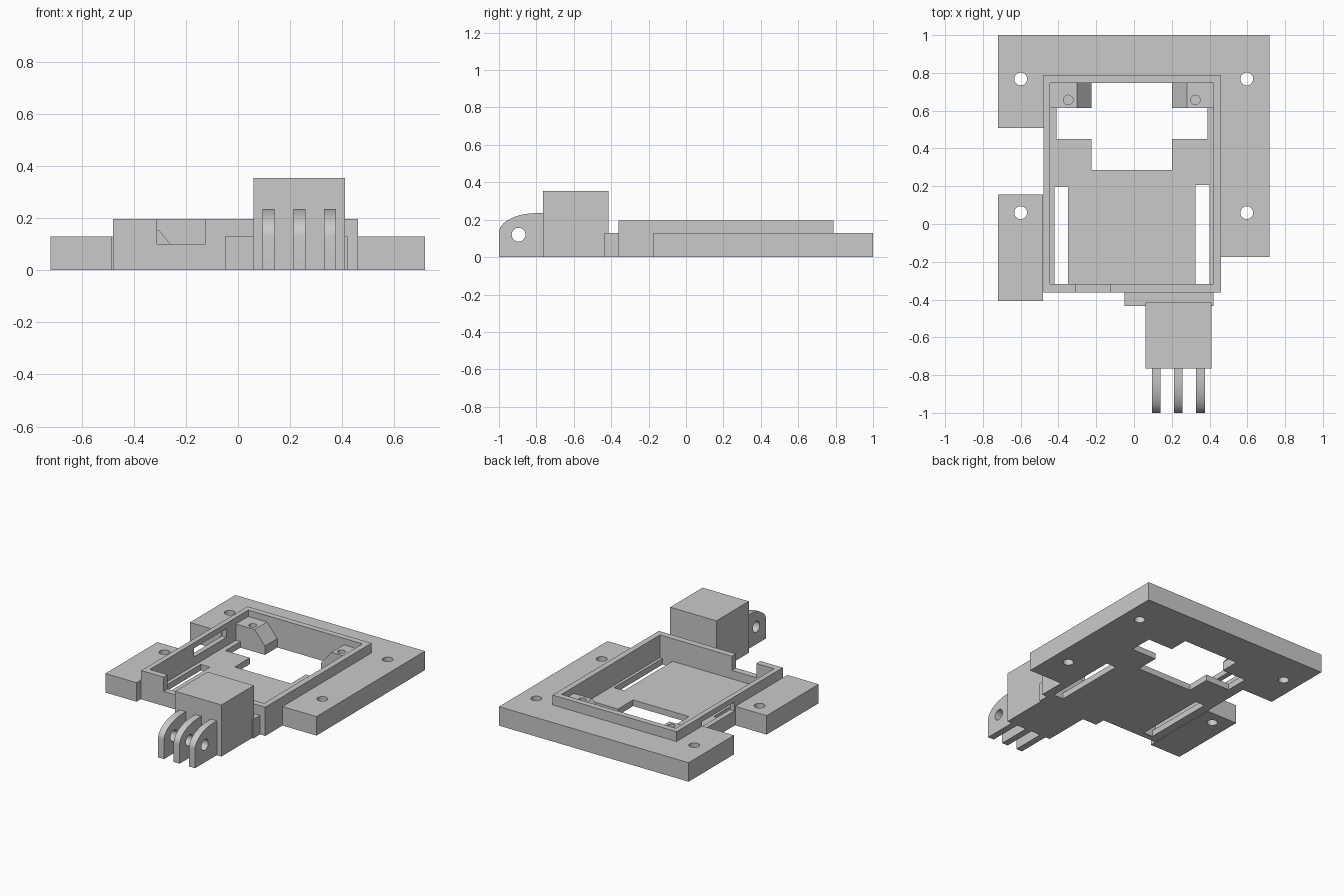
import bpy, bmesh, math
from mathutils import Vector

if "Cube" in bpy.data.objects:
    bpy.data.objects.remove(bpy.data.objects["Cube"], do_unlink=True)

GREY = (0.59, 0.59, 0.59, 1)
mat = bpy.data.materials.new("plain grey")
mat.use_nodes = True
mat.diffuse_color = GREY
mat.node_tree.nodes["Principled BSDF"].inputs["Base Color"].default_value = GREY


def prism(name, outline, lo, hi, axis="z"):
    """Extrude an outline along an axis: z takes (x, y), y takes (x, z), x takes (y, z)."""
    place = {"z": lambda a, b, h: (a, b, h),
             "y": lambda a, b, h: (a, h, b),
             "x": lambda a, b, h: (h, a, b)}[axis]
    bm = bmesh.new()
    base = bm.faces.new([bm.verts.new(place(a, b, lo)) for a, b in outline])
    ext = bmesh.ops.extrude_face_region(bm, geom=[base])
    top = [g for g in ext["geom"] if isinstance(g, bmesh.types.BMVert)]
    bmesh.ops.translate(bm, verts=top, vec=Vector(place(0, 0, hi - lo)))
    bmesh.ops.recalc_face_normals(bm, faces=bm.faces)
    mesh = bpy.data.meshes.new(name)
    bm.to_mesh(mesh)
    bm.free()
    mesh.materials.append(mat)
    ob = bpy.data.objects.new(name, mesh)
    bpy.context.collection.objects.link(ob)
    return ob


def box(name, x0, x1, y0, y1, z0, z1):
    return prism(name, [(x0, y0), (x1, y0), (x1, y1), (x0, y1)], z0, z1)


def circle(cx, cy, r, n=32):
    return [(cx + r * math.cos(2 * math.pi * i / n),
             cy + r * math.sin(2 * math.pi * i / n)) for i in range(n)]


def cut(target, *cutters):
    """Subtract each cutter from the target, then remove it."""
    for c in cutters:
        c.hide_render = True
        mod = target.modifiers.new("cut", "BOOLEAN")
        mod.operation, mod.solver, mod.object = "DIFFERENCE", "EXACT", c
        bpy.context.view_layer.objects.active = target
        bpy.ops.object.modifier_apply(modifier=mod.name)
        bpy.data.objects.remove(c, do_unlink=True)


def smooth(ob):
    bpy.ops.object.select_all(action="DESELECT")
    ob.select_set(True)
    bpy.context.view_layer.objects.active = ob
    bpy.ops.object.shade_smooth_by_angle(angle=math.radians(30))


FLOOR, SILL, RIM, PLATE = 0.042, 0.10, 0.197, 0.13

# Open tray with floor openings, side slots, a side window and a front notch
tray = box("tray", -0.48, 0.46, -0.362, 0.788, 0, RIM)
cut(tray,
    box("cavity", -0.445, 0.42, -0.318, 0.747, FLOOR, 0.3),
    box("back_opening", -0.445, 0.42, 0.613, 0.747, -0.1, 0.15),
    prism("floor_opening", [(-0.41, 0.45), (-0.225, 0.45), (-0.225, 0.287), (0.2, 0.287),
                            (0.2, 0.45), (0.39, 0.45), (0.39, 0.63), (-0.41, 0.63)], -0.1, 0.15),
    box("right_slot", -0.42, -0.35, -0.318, 0.197, -0.1, 0.15),
    box("left_slot", 0.325, 0.4, -0.318, 0.207, -0.1, 0.15),
    box("side_window", -0.55, -0.43, 0.16, 0.51, SILL, 0.16),
    box("front_notch", -0.31, -0.125, -0.4, -0.3, SILL, 0.3))

# Flange wrapping the back and one side, plus the separate side tab
flange = prism("flange", [(-0.72, 0.508), (-0.48, 0.508), (-0.48, 0.788), (0.46, 0.788),
                          (0.46, -0.175), (0.717, -0.175), (0.717, 1), (-0.72, 1)], 0, PLATE)
side_tab = box("side_tab", -0.72, -0.483, -0.408, 0.155, 0, PLATE)
for plate, x, y in ((flange, -0.6, 0.768), (flange, 0.597, 0.768),
                    (flange, 0.597, 0.06), (side_tab, -0.6, 0.06)):
    cut(plate, prism("screw_hole", circle(x, y, 0.034), -0.1, 0.3))
smooth(flange)
smooth(side_tab)

# Sloped screw posts in the back corners
for name, wall, bend, tip, hole in (("right_post", -0.445, -0.303, -0.225, -0.348),
                                    ("left_post", 0.42, 0.28, 0.2, 0.325)):
    post = prism(name, [(wall, 0), (tip, 0), (tip, 0.06), (bend, 0.153), (wall, 0.153)],
                 0.613, 0.747, "y")
    cut(post, prism("post_hole", circle(hole, 0.657, 0.025, 24), 0.05, 0.3))
    smooth(post)

# Mount block and its backing plate
box("backing_plate", -0.05, 0.42, -0.435, -0.362, 0, PLATE)
box("mount_block", 0.06, 0.41, -0.765, -0.415, 0, 0.353)

# Three rounded hinge prongs with a pin hole
arc = [(-0.8 - 0.2 * math.sin(t), 0.13 + 0.105 * math.cos(t))
       for t in (math.pi / 2 * i / 12 for i in range(13))]
for i, x in enumerate((0.117, 0.235, 0.352)):
    prong = prism(f"hinge_prong_{i + 1}", [(-1, 0), (-0.765, 0), (-0.765, 0.235)] + arc,
                  x - 0.023, x + 0.023, "x")
    cut(prong, prism("pin_hole", circle(-0.895, 0.12, 0.037, 24), x - 0.1, x + 0.1, "x"))
    smooth(prong)
